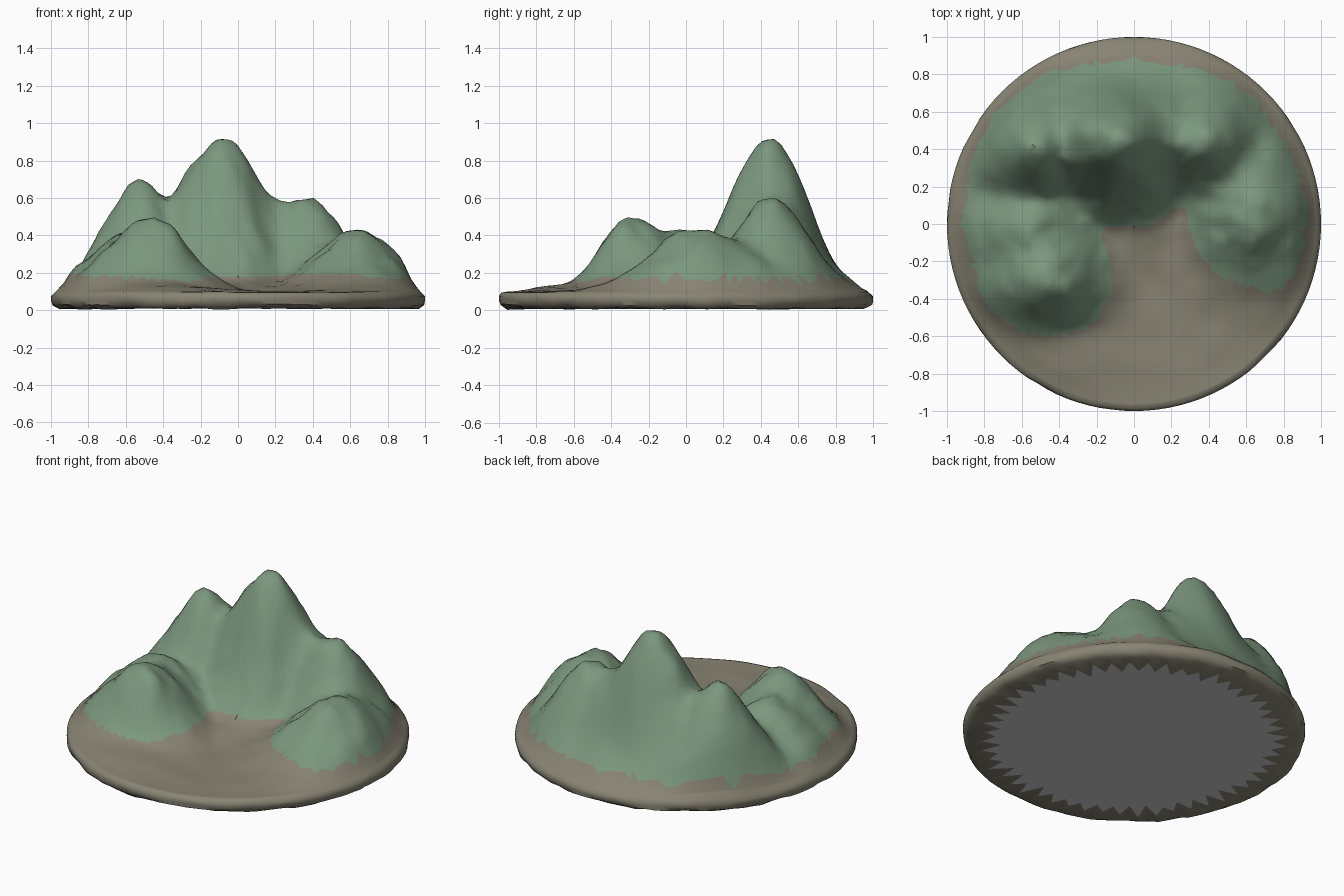
import bpy, bmesh, math, random
from mathutils import Vector, noise

random.seed(4)
default_cube = bpy.data.objects.get("Cube")
if default_cube:
    bpy.data.objects.remove(default_cube, do_unlink=True)

SEGMENTS = 104
RINGS = 30
SHORE = 0.965
BLEND = 4

# Hills: centre x, y, height, then spread towards -x, +x, -y, +y
HILLS = {
    "main_peak": (-0.08, 0.45, 0.82, 0.35, 0.32, 0.31, 0.27),
    "west_peak": (-0.51, 0.40, 0.58, 0.30, 0.22, 0.28, 0.32),
    "west_saddle": (-0.33, 0.47, 0.42, 0.22, 0.22, 0.26, 0.27),
    "east_peak": (0.38, 0.45, 0.495, 0.27, 0.26, 0.28, 0.28),
    "east_saddle": (0.21, 0.48, 0.41, 0.20, 0.20, 0.24, 0.27),
    "front_west_hill": (-0.45, -0.30, 0.405, 0.33, 0.26, 0.22, 0.30),
    "front_east_hill": (0.66, 0.08, 0.34, 0.33, 0.25, 0.37, 0.30),
    "west_ridge": (-0.56, -0.02, 0.32, 0.33, 0.31, 0.28, 0.26),
    "east_ridge": (0.58, 0.30, 0.23, 0.28, 0.26, 0.20, 0.25),
    "back_flank": (-0.08, 0.57, 0.36, 0.60, 0.56, 0.18, 0.21),
    "cirque_floor": (0.04, -0.03, 0.05, 0.25, 0.25, 0.20, 0.20),
    "front_apron": (-0.42, -0.45, 0.055, 0.40, 0.35, 0.38, 0.40),
    "back_apron": (0.0, 0.40, 0.06, 0.90, 0.90, 0.40, 0.80),
}


def make_material(name, colour):
    mat = bpy.data.materials.new(name)
    mat.use_nodes = True
    rgba = (*colour, 1)
    mat.diffuse_color = rgba
    shader = mat.node_tree.nodes["Principled BSDF"]
    shader.inputs["Base Color"].default_value = rgba
    shader.inputs["Roughness"].default_value = 0.9
    return mat


grass = make_material("grass", (0.20, 0.31, 0.21))
earth = make_material("earth", (0.245, 0.232, 0.172))
scrub = make_material("scrub", (0.25, 0.225, 0.175))


def hill_height(x, y):
    """Blend the hills so that creases stay between neighbours."""
    total = 0
    for cx, cy, h, west, east, south, north in HILLS.values():
        u = (x - cx) / (east if x > cx else west)
        v = (y - cy) / (north if y > cy else south)
        total += (h * math.exp(-u * u - v * v)) ** BLEND
    return total ** (1 / BLEND)


def ground_height(x, y):
    r = math.hypot(x, y)
    t = max(0, min(1, (1.0 - r) / 0.13))
    fade = t * t * (3 - 2 * t)
    hill = hill_height(x, y) * fade
    p = Vector((x, y, 0))
    rough = noise.noise(p * 6) * min(0.03, 0.006 + hill * 0.12)
    rough += noise.noise(p * 13) * min(0.018, hill * 0.07)
    return 0.098 + hill + rough * t


def bridge(bm, lower, upper):
    count = len(lower)
    for i in range(count):
        j = (i + 1) % count
        bm.faces.new((lower[i], lower[j], upper[j], upper[i]))


def finish(bm, name, materials):
    bmesh.ops.recalc_face_normals(bm, faces=bm.faces)
    mesh = bpy.data.meshes.new(name)
    bm.to_mesh(mesh)
    bm.free()
    obj = bpy.data.objects.new(name, mesh)
    bpy.context.collection.objects.link(obj)
    for mat in materials:
        mesh.materials.append(mat)
    bpy.ops.object.select_all(action="DESELECT")
    obj.select_set(True)
    bpy.context.view_layer.objects.active = obj
    bpy.ops.object.shade_smooth_by_angle(angle=math.radians(50))


angles = [math.tau * i / SEGMENTS for i in range(SEGMENTS)]

# Hilly ground
bm = bmesh.new()
centre = bm.verts.new((0, 0, ground_height(0, 0)))
previous = None
for k in range(1, RINGS + 1):
    radius = SHORE * k / RINGS
    ring = []
    for a in angles:
        jitter = 0 if k == RINGS else random.uniform(-0.006, 0.006)
        r = radius + jitter
        x, y = r * math.cos(a), r * math.sin(a)
        ring.append(bm.verts.new((x, y, ground_height(x, y))))
    if previous:
        bridge(bm, previous, ring)
    else:
        for i in range(SEGMENTS):
            bm.faces.new((centre, ring[i], ring[(i + 1) % SEGMENTS]))
    previous = ring
shore_line = [v.co.copy() for v in previous]
bmesh.ops.triangulate(bm, faces=bm.faces, quad_method="SHORT_EDGE")

# Grass on the slopes, scrub at their foot, earth on the flat
for face in bm.faces:
    c = face.calc_center_median()
    level = c.z + 0.03 * noise.noise(c * 3)
    face.material_index = 0 if level > 0.175 else 2 if level > 0.155 else 1
finish(bm, "hilly_ground", (grass, earth, scrub))

# Uneven rounded rim of the base, rougher towards the bottom
RIM_PROFILE = ((0.982, 0.094), (0.998, 0.075), (1.0, 0.055), (0.99, 0.03), (0.96, 0.012))
bm = bmesh.new()
previous = [bm.verts.new(p) for p in shore_line]
for level, (radius, z) in enumerate(RIM_PROFILE):
    ring = []
    for a in angles:
        p = Vector((math.cos(a), math.sin(a), z * 3))
        r = min(1, radius + 0.003 + 0.012 * noise.noise(p * 5))
        lift = 0.004 * level * noise.noise(p * 10)
        ring.append(bm.verts.new((r * p.x, r * p.y, max(0, z + lift))))
    bridge(bm, previous, ring)
    previous = ring

# Ragged earth border underneath
inner = []
for i, a in enumerate(angles):
    r = (0.79 if i % 2 else 0.89) + random.uniform(-0.025, 0.025)
    inner.append(bm.verts.new((r * math.cos(a), r * math.sin(a), 0.008)))
bridge(bm, previous, inner)
inner_edge = [v.co.copy() for v in inner]
finish(bm, "base_rim", (earth,))

# Plain underside
bm = bmesh.new()
hub = bm.verts.new((0, 0, 0.008))
ring = [bm.verts.new(p) for p in inner_edge]
for i in range(SEGMENTS):
    bm.faces.new((hub, ring[(i + 1) % SEGMENTS], ring[i]))
bmesh.ops.recalc_face_normals(bm, faces=bm.faces)
bm.normal_update()
if bm.faces[:][0].normal.z > 0:
    bmesh.ops.reverse_faces(bm, faces=bm.faces)
finish(bm, "underside", ())
